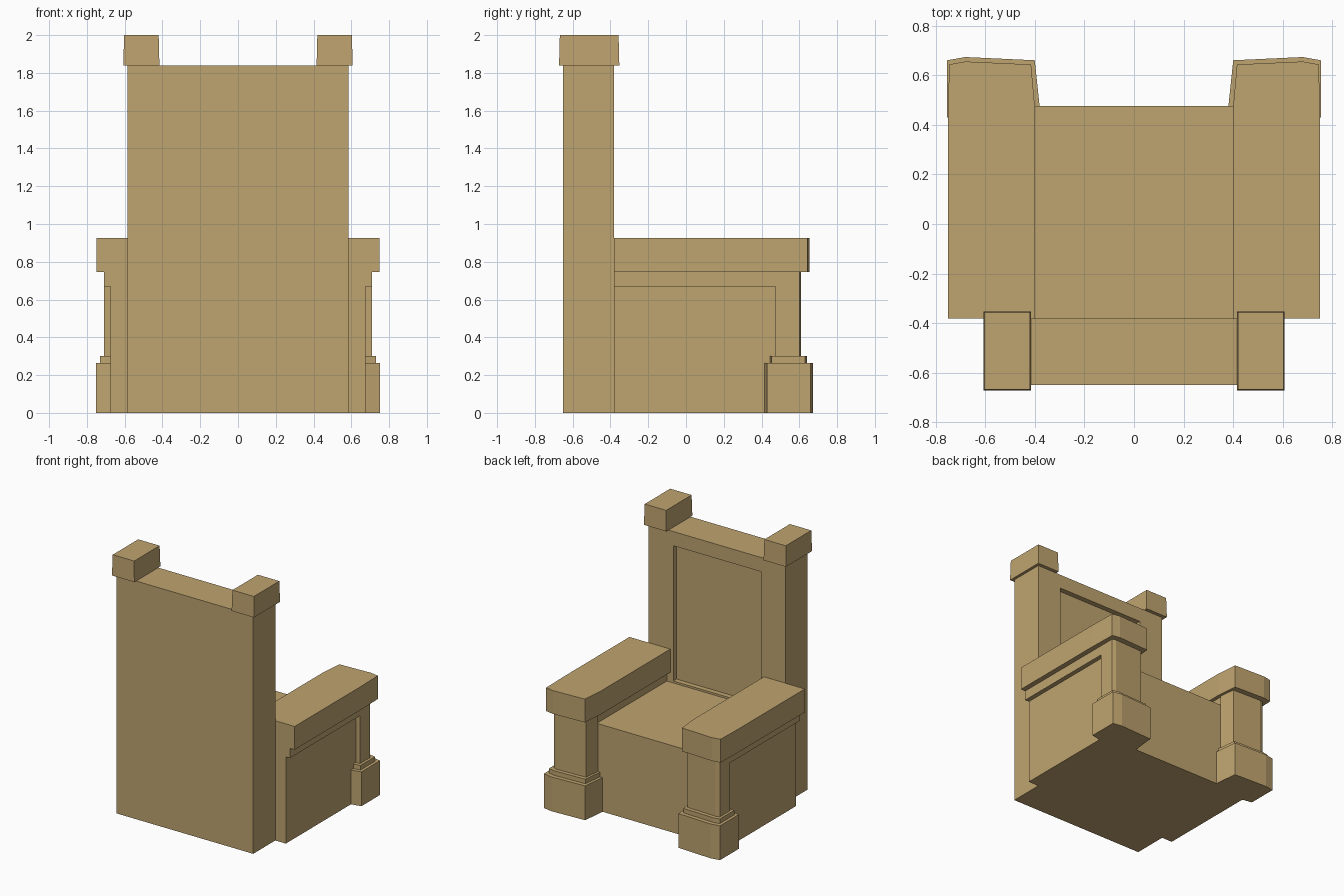
import bpy, bmesh

if "Cube" in bpy.data.objects:
    bpy.data.objects.remove(bpy.data.objects["Cube"])

mat = bpy.data.materials.new("wood")
mat.diffuse_color = (0.52, 0.37, 0.16, 1)
mat.use_nodes = True
mat.node_tree.nodes["Principled BSDF"].inputs["Base Color"].default_value = mat.diffuse_color


def prism(name, pts, z0, z1, grow=0.0):
    """Extrude an xy outline from z0 to z1; grow widens the bottom."""
    n = len(pts)
    cx = sum(p[0] for p in pts) / n
    cy = sum(p[1] for p in pts) / n
    bm = bmesh.new()
    low = [bm.verts.new((x + (grow if x > cx else -grow),
                         y + (grow if y > cy else -grow), z0)) for x, y in pts]
    top = [bm.verts.new((x, y, z1)) for x, y in pts]
    bm.faces.new(low)
    bm.faces.new(top)
    for i in range(n):
        j = (i + 1) % n
        bm.faces.new((low[i], low[j], top[j], top[i]))
    bmesh.ops.recalc_face_normals(bm, faces=bm.faces)
    me = bpy.data.meshes.new(name)
    bm.to_mesh(me)
    bm.free()
    me.materials.append(mat)
    ob = bpy.data.objects.new(name, me)
    bpy.context.collection.objects.link(ob)
    return ob


def box(name, x0, x1, y0, y1, z0, z1, grow=0.0):
    return prism(name, [(x0, y0), (x1, y0), (x1, y1), (x0, y1)], z0, z1, grow)


def both_sides(ob):
    ob.modifiers.new("mirror", 'MIRROR')


# Tall back with a recessed panel facing the seat
back = box("backrest", -0.585, 0.585, -0.65, -0.38, 0, 1.84)
cutter = box("panel_cutter", -0.375, 0.375, -0.42, -0.3, 0.685, 1.73)
cutter.hide_render = True
cutter.hide_viewport = True
cut = back.modifiers.new("panel", 'BOOLEAN')
cut.object = cutter
cut.operation = 'DIFFERENCE'
cut.solver = 'EXACT'

# Corner caps on the back
both_sides(box("back_cap", 0.42, 0.603, -0.668, -0.357, 1.84, 2.0, 0.004))

# Seat block
box("seat", -0.675, 0.675, -0.38, 0.475, 0, 0.67)

# Armrest, with a shallow pointed front
both_sides(prism("armrest", [(0.40, -0.38), (0.75, -0.38), (0.75, 0.435), (0.745, 0.643),
                             (0.68, 0.655), (0.415, 0.643), (0.40, 0.475)], 0.745, 0.925))

# Rail under the armrest
both_sides(box("arm_rail", 0.43, 0.71, -0.38, 0.48, 0.67, 0.745))

# Front post, its collar and its foot
both_sides(prism("front_post", [(0.42, 0.475), (0.71, 0.475), (0.71, 0.60),
                                (0.68, 0.61), (0.435, 0.60)], 0.30, 0.745))
both_sides(prism("post_collar", [(0.40, 0.465), (0.675, 0.445), (0.73, 0.453), (0.73, 0.63),
                                 (0.68, 0.64), (0.42, 0.63)], 0.265, 0.30))
both_sides(prism("post_foot", [(0.38, 0.47), (0.67, 0.415), (0.753, 0.43), (0.753, 0.66),
                               (0.68, 0.673), (0.40, 0.66)], 0, 0.265))
